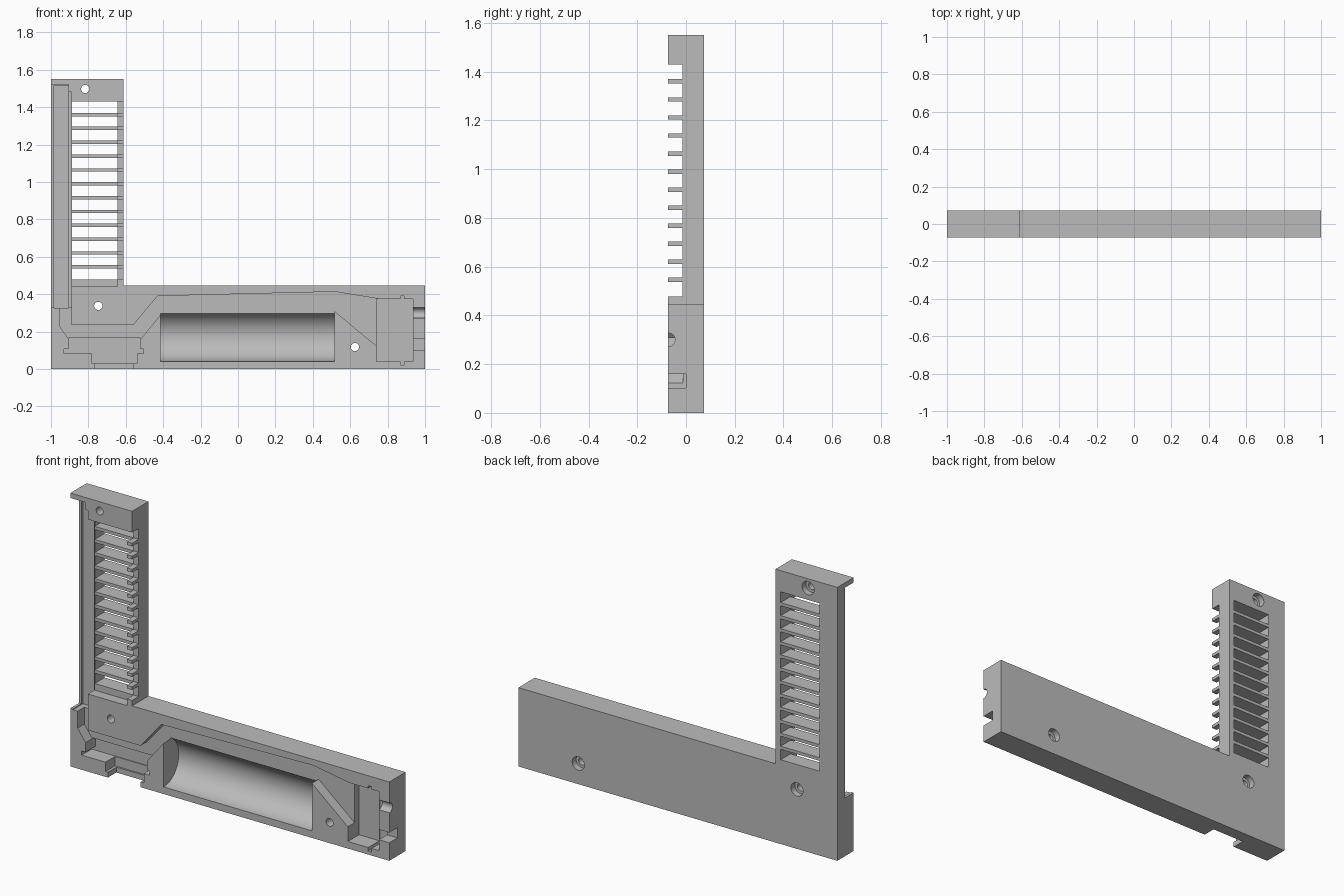
import bpy, bmesh, math
from mathutils import Matrix, Vector

cube = bpy.data.objects.get("Cube")
if cube:
    bpy.data.objects.remove(cube, do_unlink=True)

FRONT, BACK = -0.073, 0.073
OUT = 0.05  # cutter overshoot

grey = bpy.data.materials.new("plain grey")
grey.use_nodes = True
grey.diffuse_color = (0.5, 0.5, 0.5, 1)
grey.node_tree.nodes["Principled BSDF"].inputs["Base Color"].default_value = (0.5, 0.5, 0.5, 1)


def add_object(name, bm):
    bmesh.ops.recalc_face_normals(bm, faces=bm.faces)
    mesh = bpy.data.meshes.new(name)
    bm.to_mesh(mesh)
    bm.free()
    mesh.materials.append(grey)
    obj = bpy.data.objects.new(name, mesh)
    bpy.context.collection.objects.link(obj)
    return obj


def prism(name, outline, y0, y1):
    """Extrude an outline of (x, z) points from y0 to y1."""
    bm = bmesh.new()
    face = bm.faces.new([bm.verts.new((x, y0, z)) for x, z in outline])
    new = bmesh.ops.extrude_face_region(bm, geom=[face])["geom"]
    verts = [v for v in new if isinstance(v, bmesh.types.BMVert)]
    bmesh.ops.translate(bm, verts=verts, vec=(0, y1 - y0, 0))
    return add_object(name, bm)


def rod(name, centre, radius, length, axis, sides=32):
    bm = bmesh.new()
    turn = Vector((0, 0, 1)).rotation_difference(Vector(axis)).to_matrix().to_4x4()
    bmesh.ops.create_cone(bm, cap_ends=True, segments=sides, radius1=radius, radius2=radius,
                          depth=length, matrix=Matrix.Translation(centre) @ turn)
    return add_object(name, bm)


def cut(cutter):
    cutter.hide_render = True
    mod = frame.modifiers.new("cut", 'BOOLEAN')
    mod.operation = 'DIFFERENCE'
    mod.solver = 'EXACT'
    mod.object = cutter
    bpy.context.view_layer.objects.active = frame
    bpy.ops.object.modifier_apply(modifier=mod.name)
    bpy.data.objects.remove(cutter, do_unlink=True)


def pocket(outline, depth):
    """Cut an outline into the front face to a given depth."""
    cut(prism("pocket_cutter", outline, FRONT - OUT, FRONT + depth))


def box(x0, x1, z0, z1):
    return [(x0, z0), (x1, z0), (x1, z1), (x0, z1)]


# L-shaped frame
frame = prism("angled_frame", [(-1, 0), (1, 0), (1, 0.447), (-0.613, 0.447),
                               (-0.613, 1.55), (-1, 1.55)], FRONT, BACK)

# Open channel down the left edge of the tower, under a thin top lip
pocket([(-1.1, 0.33), (-0.89, 0.33), (-0.89, 1.48), (-0.905, 1.48),
        (-0.905, 1.522), (-1.1, 1.522)], 0.078)
pocket(box(-0.985, -0.906, 0.325, 1.515), 0.09)

# Recess in front of the louvres
pocket(box(-0.895, -0.645, 0.44, 1.43), 0.058)

# Louvre gaps: through the window, and notched into the right post
PITCH, SLAT = 0.074, 0.018
for i in range(13):
    low = 0.478 if i == 0 else 0.546 + PITCH * (i - 1) + SLAT / 2
    high = 1.43 if i == 12 else 0.546 + PITCH * i - SLAT / 2
    pocket(box(-0.888, -0.645, low, high), 0.3)
    pocket(box(-0.65, -0.55, low, high), 0.058)

# Wire channel over the battery bay
pocket([(-0.955, 0.34), (-0.955, 0.23), (-0.905, 0.16), (-0.52, 0.16), (-0.41, 0.295),
        (0.515, 0.295), (0.515, 0.31), (0.75, 0.115), (0.75, 0.375), (0.52, 0.413),
        (-0.43, 0.39), (-0.56, 0.235), (-0.89, 0.235), (-0.89, 0.34)], 0.06)

# Half-round battery bay
cut(rod("battery_cutter", (0.05, FRONT, 0.175), 0.135, 0.93, (1, 0, 0), 64))

# Switch pocket with flange slot and bottom opening
pocket(box(-0.905, -0.52, 0.1, 0.165), 0.09)
pocket(box(-0.93, -0.505, 0.083, 0.106), 0.09)
pocket(box(-0.78, -0.54, 0.03, 0.09), 0.085)
pocket(box(-0.765, -0.56, -0.1, 0.04), 0.075)

# Socket pocket with flange slot on the right
pocket(box(0.74, 0.935, 0.04, 0.375), 0.1)
pocket(box(0.868, 0.888, 0.02, 0.39), 0.105)

# Cable exits through the right end
cut(rod("cable_cutter", (1, FRONT, 0.3), 0.028, 0.16, (1, 0, 0)))
pocket(box(0.92, 1.1, 0.102, 0.16), 0.073)

# Screw holes with counterbores at the back
for x, z in [(-0.817, 1.497), (-0.747, 0.337), (0.625, 0.117)]:
    cut(rod("screw_cutter", (x, 0, z), 0.022, 0.4, (0, 1, 0)))
    cut(rod("counterbore_cutter", (x, BACK, z), 0.038, 0.07, (0, 1, 0)))

# Smooth only the curved walls
bpy.ops.object.select_all(action='DESELECT')
frame.select_set(True)
bpy.context.view_layer.objects.active = frame
bpy.ops.object.shade_smooth_by_angle(angle=math.radians(25))
